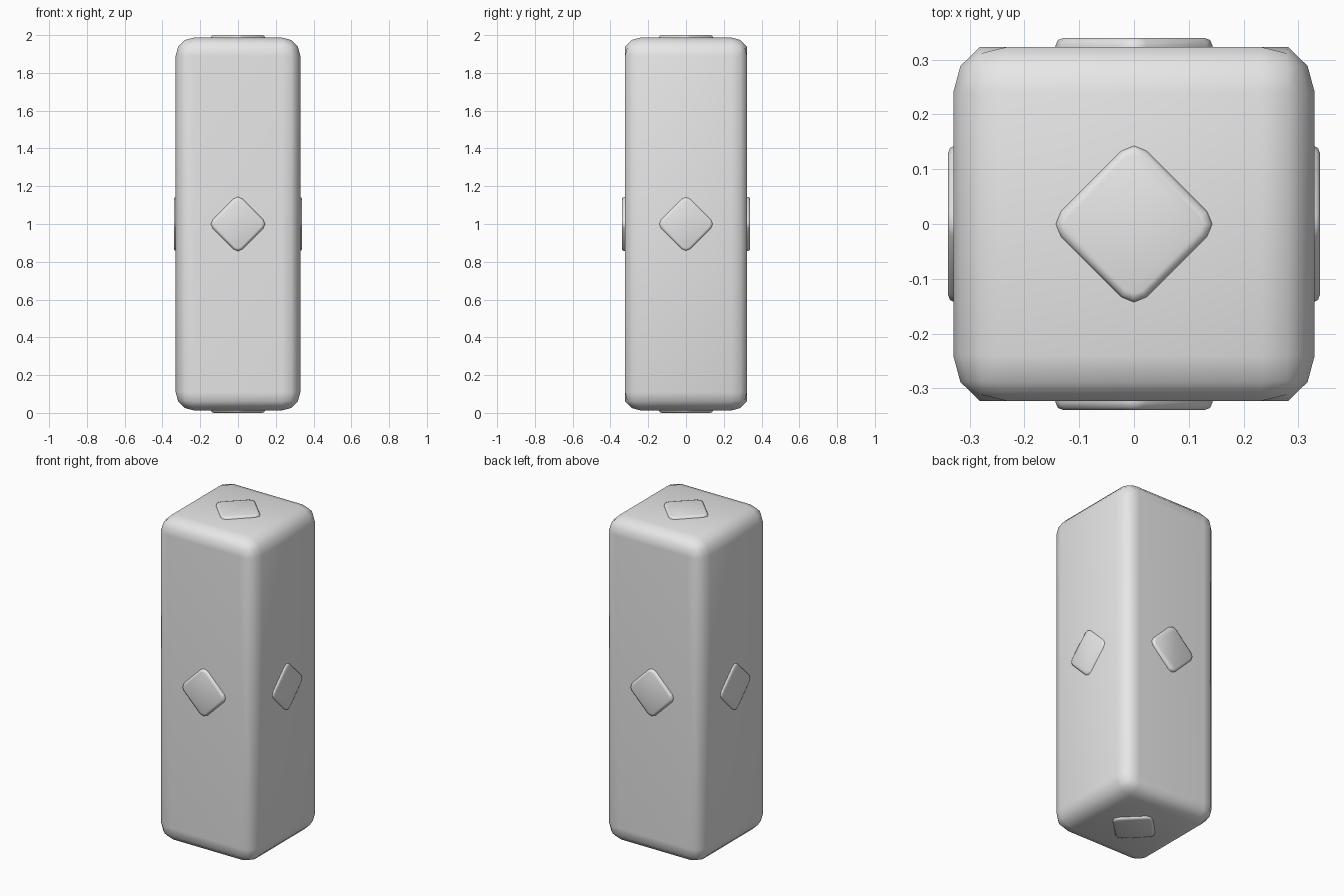
import bpy, bmesh
from math import radians
from mathutils import Matrix, Vector

cube = bpy.data.objects.get("Cube")
if cube:
    bpy.data.objects.remove(cube, do_unlink=True)

grey = bpy.data.materials.new("light_grey")
grey.use_nodes = True
colour = (0.8, 0.8, 0.8, 1)
grey.diffuse_color = colour
grey.node_tree.nodes["Principled BSDF"].inputs["Base Color"].default_value = colour

CENTRE = Vector((0, 0, 1))


def bevel(bm, edges, width, segments):
    bmesh.ops.bevel(bm, geom=edges, offset=width, offset_type='OFFSET',
                    segments=segments, profile=0.5, affect='EDGES')


def finish(bm, name):
    bmesh.ops.recalc_face_normals(bm, faces=bm.faces)
    mesh = bpy.data.meshes.new(name)
    bm.to_mesh(mesh)
    bm.free()
    mesh.materials.append(grey)
    obj = bpy.data.objects.new(name, mesh)
    bpy.context.collection.objects.link(obj)
    bpy.ops.object.select_all(action='DESELECT')
    obj.select_set(True)
    bpy.context.view_layer.objects.active = obj
    bpy.ops.object.shade_smooth_by_angle(angle=radians(65))
    return obj


# Tall rounded block whose front and back are pressed flat
HALF = Vector((0.33, 0.337, 0.987))
FLAT_Y = 0.323
bm = bmesh.new()
bmesh.ops.create_cube(bm, size=2, matrix=Matrix.Diagonal(HALF.to_4d()))
bevel(bm, bm.edges[:], 0.097, 3)
for v in bm.verts:
    v.co.y = max(-FLAT_Y, min(FLAT_Y, v.co.y))
bmesh.ops.translate(bm, verts=bm.verts, vec=CENTRE)
finish(bm, "body")


# Small rounded diamond plate on every side
def diamond(name, direction, reach):
    depth = 0.05
    bm = bmesh.new()
    bmesh.ops.create_cone(bm, cap_ends=True, segments=4, radius1=0.157,
                          radius2=0.157, depth=depth)
    corners = [e for e in bm.edges
               if abs(e.verts[0].co.z - e.verts[1].co.z) > 0.01]
    bevel(bm, corners, 0.033, 2)
    rim = [e for e in bm.edges if all(v.co.z > 0.01 for v in e.verts)]
    bevel(bm, rim, 0.014, 2)
    axis = Vector(direction)
    turn = axis.to_track_quat('Z', 'Y').to_matrix().to_4x4()
    place = Matrix.Translation(CENTRE + axis * (reach - depth / 2))
    bmesh.ops.transform(bm, matrix=place @ turn, verts=bm.verts)
    finish(bm, name)


diamond("front_diamond", (0, -1, 0), 0.34)
diamond("back_diamond", (0, 1, 0), 0.34)
diamond("left_diamond", (1, 0, 0), 0.34)
diamond("right_diamond", (-1, 0, 0), 0.34)
diamond("top_diamond", (0, 0, 1), 1)
diamond("bottom_diamond", (0, 0, -1), 1)
